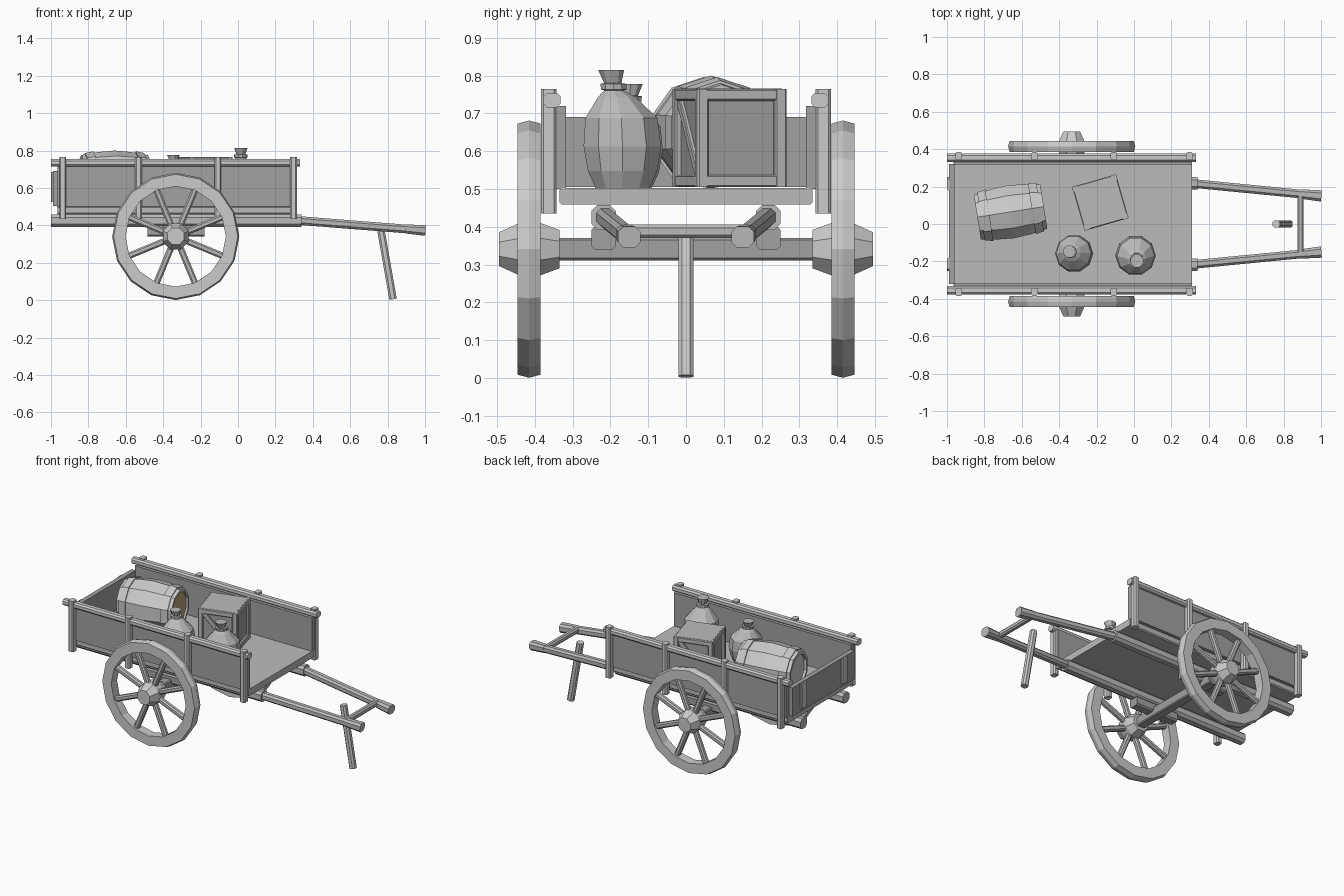
import bpy, bmesh
from math import pi, sin, cos, radians
from mathutils import Vector, Matrix

if "Cube" in bpy.data.objects:
    bpy.data.objects.remove(bpy.data.objects["Cube"])


def make_mat(name, col):
    m = bpy.data.materials.new(name)
    m.diffuse_color = (*col, 1)
    m.use_nodes = True
    m.node_tree.nodes["Principled BSDF"].inputs["Base Color"].default_value = m.diffuse_color
    return m


DARK = make_mat("dark_wood", (0.36,) * 3)
MID = make_mat("mid_wood", (0.5,) * 3)
LIGHT = make_mat("light_wood", (0.62,) * 3)
TAN = make_mat("tan_wood", (0.5, 0.36, 0.2))
SHADES = {"panel": DARK, "core": DARK, "axle": DARK, "crate": MID, "shaft": MID, "floor": MID,
          "beam": MID, "crossbar": MID, "spoke": MID, "sack": MID, "end": TAN}


def finish(bm, name):
    bmesh.ops.recalc_face_normals(bm, faces=bm.faces[:])
    me = bpy.data.meshes.new(name)
    bm.to_mesh(me)
    bm.free()
    ob = bpy.data.objects.new(name, me)
    bpy.context.collection.objects.link(ob)
    words = name.split("_")
    me.materials.append(next((m for k, m in SHADES.items() if k in words), LIGHT))
    return ob


def beam(name, p, q, w, h, c=0.25, end=None, mat=None):
    """Bar from p to q with chamfered section; w is horizontal, h the other way."""
    p, q = Vector(p), Vector(q)
    d = (q - p).normalized()
    up = Vector((0, 0, 1)) if abs(d.z) < 0.8 else Vector((1, 0, 0))
    side = d.cross(up).normalized()
    up = side.cross(d)
    bm = bmesh.new()
    rings = []
    for pt, (a, b) in ((p, (w, h)), (q, end or (w, h))):
        k = c * min(a, b)
        a, b = a / 2, b / 2
        sec = [(a, -b + k), (a, b - k), (a - k, b), (-a + k, b),
               (-a, b - k), (-a, -b + k), (-a + k, -b), (a - k, -b)]
        rings.append([bm.verts.new(pt + side * u + up * v) for u, v in sec])
    for i in range(8):
        j = (i + 1) % 8
        bm.faces.new((rings[0][i], rings[0][j], rings[1][j], rings[1][i]))
    bm.faces.new(rings[0])
    bm.faces.new(rings[1])
    if mat:
        bm.transform(mat)
    return finish(bm, name)


def box(name, lo, hi, mat=None):
    bm = bmesh.new()
    bmesh.ops.create_cube(bm, size=1)
    lo, hi = Vector(lo), Vector(hi)
    for v in bm.verts:
        v.co = (lo + hi) / 2 + v.co * (hi - lo)
    if mat:
        bm.transform(mat)
    return finish(bm, name)


def lathe(name, prof, n, mat, ring=False, shift=None, phase=0):
    """Turn (radius, height) points; ring closes the profile, shift offsets each loop."""
    bm = bmesh.new()
    loops = []
    for k, (r, h) in enumerate(prof):
        dx, dy = shift[k] if shift else (0, 0)
        loops.append([bm.verts.new((r * cos(2 * pi * i / n + phase) + dx,
                                    r * sin(2 * pi * i / n + phase) + dy, h)) for i in range(n)])
    pairs = list(zip(loops, loops[1:]))
    if ring:
        pairs.append((loops[-1], loops[0]))
    for a, b in pairs:
        for i in range(n):
            j = (i + 1) % n
            bm.faces.new((a[i], a[j], b[j], b[i]))
    if not ring:
        bm.faces.new(loops[0])
        bm.faces.new(loops[-1])
    bm.transform(mat)
    return finish(bm, name)


WX, WZ = -0.333, 0.341
# bed
beam("bed_floor", (-0.965, 0, 0.481), (0.31, 0, 0.481), 0.67, 0.044, 0.15)
# axle
beam("axle", (WX, -0.36, WZ), (WX, 0.36, WZ), 0.06, 0.06, 0.1)

for s, tag in ((-1, "front"), (1, "back")):
    # side wall, rail and posts
    box(tag + "_side_panel", (-0.965, min(s * 0.317, s * 0.352), 0.5),
        (0.31, max(s * 0.317, s * 0.352), 0.72))
    beam(tag + "_side_rail", (-1, s * 0.354, 0.735), (0.332, s * 0.354, 0.735), 0.045, 0.038)
    for x in (-0.937, -0.532, -0.108, 0.297):
        beam(tag + "_side_post", (x, s * 0.363, 0.435), (x, s * 0.363, 0.765), 0.042, 0.036, 0.2)
    # frame beam, axle block, pull shaft and grip
    beam(tag + "_frame_beam", (-1, s * 0.218, 0.425), (0.34, s * 0.218, 0.425), 0.065, 0.066)
    beam(tag + "_axle_block", (-0.485, s * 0.218, 0.37), (-0.18, s * 0.218, 0.37), 0.065, 0.06, 0.15)
    a, b = Vector((0.3, s * 0.218, 0.428)), Vector((1.0, s * 0.15, 0.373))
    beam(tag + "_shaft", a, a.lerp(b, 0.9), 0.046, 0.046)
    beam(tag + "_shaft_grip", a.lerp(b, 0.85), b, 0.05, 0.048, end=(0.06, 0.056))
    # wheel
    M = Matrix.Translation((WX, 0, WZ)) @ Matrix.Rotation(-s * pi / 2, 4, 'X')
    lathe(tag + "_wheel_rim", [(0.268, 0.385), (0.332, 0.385), (0.34, 0.415), (0.332, 0.445),
                               (0.268, 0.445)], 16, M, ring=True)
    lathe(tag + "_wheel_hub", [(0.055, 0.335), (0.075, 0.385), (0.075, 0.44),
                               (0.048, 0.495)], 8, M, phase=pi / 8)
    for i in range(8):
        t = (i + 0.5) * pi / 4
        d = Vector((cos(t), 0, sin(t)))
        o = Vector((WX, s * 0.415, WZ))
        beam(tag + "_wheel_spoke", o + d * 0.05, o + d * 0.28, 0.034, 0.034)

# handle crossbar and prop leg
beam("handle_crossbar", (0.89, -0.165, 0.388), (0.89, 0.165, 0.388), 0.034, 0.036)
beam("prop_leg", (0.76, 0, 0.398), (0.829, 0, 0.005), 0.04, 0.04)

# tailgate with two outer battens
box("tailgate_panel", (-0.99, -0.32, 0.505), (-0.96, 0.32, 0.69))
for y in (-0.21, 0.21):
    beam("tailgate_batten", (-0.988, y, 0.525), (-0.988, y, 0.685), 0.06, 0.024)

# barrel lying on its side
B = (Matrix.Translation((-0.66, 0.065, 0.65)) @ Matrix.Rotation(radians(9), 4, 'Z')
     @ Matrix.Rotation(pi / 2, 4, 'Y'))
lathe("barrel_body", [(0.108, -0.165), (0.108, -0.18), (0.126, -0.18), (0.142, -0.09), (0.15, 0),
                      (0.142, 0.09), (0.126, 0.18), (0.11, 0.18), (0.11, 0.165)], 10, B)
for s in (-1, 1):
    lathe("barrel_hoop", [(0.125, s * 0.115), (0.146, s * 0.115), (0.137, s * 0.16),
                          (0.12, s * 0.16)], 10, B, ring=True)
lathe("barrel_end", [(0.109, 0.16), (0.109, 0.169)], 10, B)

# crate: inset core, lid, edge frame and a diagonal brace on two sides
C = Matrix.Translation((-0.18, 0.115, 0.505)) @ Matrix.Rotation(radians(16), 4, 'Z')
box("crate_core", (-0.107, -0.107, 0.008), (0.107, 0.107, 0.25), C)
box("crate_lid", (-0.112, -0.112, 0.245), (0.112, 0.112, 0.261), C)
e = 0.107
for i in range(4):
    R = C @ Matrix.Rotation(i * pi / 2, 4, 'Z')
    beam("crate_post", (e, e, 0), (e, e, 0.26), 0.032, 0.032, 0.15, mat=R)
    for z in (0.016, 0.244):
        beam("crate_edge", (-e, e, z), (e, e, z), 0.03, 0.032, 0.15, mat=R)
    if i in (0, 2):
        beam("crate_brace", (-0.09, e, 0.03), (0.09, e, 0.23), 0.02, 0.028, 0.15, mat=R)

# tied sacks
prof = [(0.075, 0), (0.096, 0.045), (0.108, 0.11), (0.1, 0.185), (0.052, 0.24), (0.027, 0.258),
        (0.036, 0.26), (0.036, 0.275), (0.024, 0.277), (0.036, 0.312)]
lean = [0, 0, 0, 0.1, 0.5, 0.75, 0.75, 0.8, 0.85, 1]
for x, y, k, dx, dy in ((0.008, -0.168, 1, 0.008, -0.03), (-0.32, -0.158, 0.88, -0.028, 0.012)):
    S = Matrix.Translation((x, y, 0.503)) @ Matrix.Diagonal((0.5 + k / 2, 0.5 + k / 2, k, 1))
    lathe("sack", prof, 10, S, shift=[(t * dx, t * dy) for t in lean])
